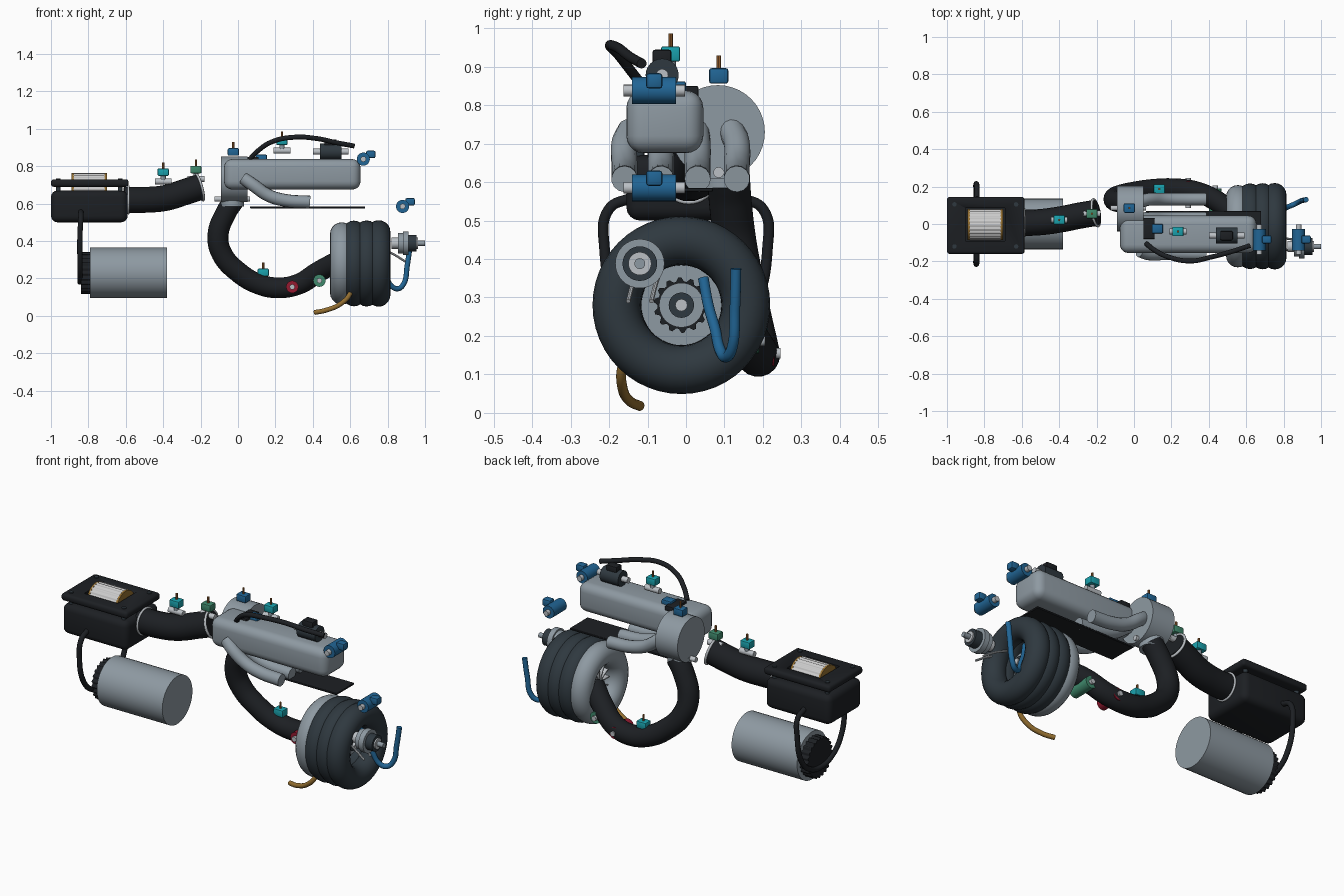
import bpy, bmesh, math
from mathutils import Vector

if "Cube" in bpy.data.objects:
    bpy.data.objects.remove(bpy.data.objects["Cube"])

PAL = dict(black=(.012, .014, .017), dark=(.028, .04, .05), blue=(.015, .13, .3), teal=(.01, .36, .42),
           green=(.05, .25, .15), red=(.3, .01, .03), gold=(.3, .16, .03), copper=(.35, .13, .03),
           white=(.8, .8, .78), grey=(.27, .32, .36), light=(.5, .53, .56))
MATS = {}
for k, c in PAL.items():
    MATS[k] = bpy.data.materials.new(k)
    MATS[k].diffuse_color = (*c, 1)


def finish(o, name, col, angle=40):
    o.name = name
    o.data.materials.clear()
    o.data.materials.append(MATS[col])
    bpy.ops.object.select_all(action='DESELECT')
    o.select_set(True)
    bpy.context.view_layer.objects.active = o
    if angle:
        bpy.ops.object.shade_smooth_by_angle(angle=math.radians(angle))
    return o


def box(name, lo, hi, col='grey', bev=.008, seg=2):
    lo, hi = Vector(lo), Vector(hi)
    bm = bmesh.new()
    bmesh.ops.create_cube(bm, size=1)
    for v in bm.verts:
        v.co = (lo + hi) / 2 + v.co * (hi - lo)
    if bev:
        bmesh.ops.bevel(bm, geom=bm.edges[:], offset=bev, segments=seg, profile=.5, affect='EDGES')
    me = bpy.data.meshes.new(name)
    bm.to_mesh(me)
    o = bpy.data.objects.new(name, me)
    bpy.context.collection.objects.link(o)
    return finish(o, name, col)


ROT = dict(x=(0, math.pi / 2, 0), y=(math.pi / 2, 0, 0), z=(0, 0, 0))


def cyl(name, c, r, length, axis='x', col='grey', n=24):
    bpy.ops.mesh.primitive_cylinder_add(vertices=n, radius=r, depth=length, location=c, rotation=ROT[axis])
    return finish(bpy.context.object, name, col)


def gear(name, c, r1, r2, length, teeth, col):
    """Ribbed cylinder along x: alternate pairs of rim points step in and out."""
    o = cyl(name, c, 1, length, 'x', col, teeth * 4)
    for v in o.data.vertices:
        i = round(math.atan2(v.co.y, v.co.x) / (math.tau / (teeth * 4))) % 4
        s = r1 if i < 2 else r2
        v.co.x *= s
        v.co.y *= s
    return o


def tube(name, pts, r, col, res=8, ring=5):
    cu = bpy.data.curves.new(name, 'CURVE')
    cu.dimensions = '3D'
    cu.bevel_depth, cu.bevel_resolution, cu.resolution_u, cu.use_fill_caps = r, ring, res, True
    s = cu.splines.new('BEZIER')
    s.bezier_points.add(len(pts) - 1)
    for b, p in zip(s.bezier_points, pts):
        b.co = p
        b.handle_left_type = b.handle_right_type = 'AUTO'
    o = bpy.data.objects.new(name, cu)
    bpy.context.collection.objects.link(o)
    bpy.ops.object.select_all(action='DESELECT')
    o.select_set(True)
    bpy.context.view_layer.objects.active = o
    bpy.ops.object.convert(target='MESH')
    return finish(bpy.context.object, name, col)


def torus(name, c, R, r, col, rot=ROT['x'], n=40, m=16):
    bpy.ops.mesh.primitive_torus_add(location=c, rotation=rot, major_radius=R, minor_radius=r,
                                     major_segments=n, minor_segments=m)
    return finish(bpy.context.object, name, col, 80)


# air filter box, lid with window, pegs and filter element
cutter = box('window_cutter', (-.9, -.09, .57), (-.69, .085, .9), 'black', 0)
cutter.hide_render = True
cutter.hide_viewport = True
housing = box('filter_housing', (-1, -.155, .5), (-.59, .145, .67), 'black', .035, 4)
lid = box('filter_lid', (-1, -.16, .69), (-.585, .145, .73), 'black', .015, 3)
for o in (housing, lid):
    m = o.modifiers.new('window', 'BOOLEAN')
    m.object, m.operation, m.solver = cutter, 'DIFFERENCE', 'EXACT'
for x in (-.96, -.63):
    for y in (-.12, .105):
        cyl('lid_peg', (x, y, .68), .012, .11, 'z', 'dark', 12)
gear('filter_element', (-.795, -.003, .68), .084, .08, .17, 24, 'white')
for x in (-.883, -.707):
    cyl('filter_end_ring', (x, -.003, .68), .083, .012, 'x', 'gold', 32)

# intake hose from the box with end clamps
tube('intake_hose', [(-.61, .005, .62), (-.5, .01, .62), (-.39, .025, .63), (-.29, .045, .66), (-.2, .06, .69)],
     .07, 'black', 10, 7)
torus('hose_box_ring', (-.585, .007, .62), .072, .006, 'light', m=8)
torus('hose_end_clamp', (-.205, .06, .688), .072, .007, 'light', (0, math.radians(75), math.radians(10)), m=8)

# canister with ribbed cap and strap tube around it
cyl('canister', (-.585, 0, .23), .135, .41, 'x', 'grey', 40)
gear('canister_cap', (-.815, 0, .23), .112, .102, .05, 24, 'black')
tube('strap_tube', [(-.84, -.14, .56), (-.84, -.2, .53), (-.845, -.212, .43), (-.845, -.17, .27), (-.845, -.09, .2),
                    (-.845, 0, .18), (-.845, .09, .2), (-.845, .17, .27), (-.845, .212, .43), (-.84, .2, .53),
                    (-.84, .14, .56)], .014, 'black')

# plenum, drum, runners and heat plate
box('plenum', (-.075, -.155, .675), (.655, .045, .838), 'grey', .045, 5)
cyl('throttle_drum', (-.02, .083, .73), .122, .14, 'x', 'grey', 40)
for y in (-.16, -.065, .03, .132):
    tube('runner', [(.03, y * .9, .735), (.08, y, .7), (.16, y, .645), (.25, y, .618), (.385, y, .608)],
         .034, 'grey')
box('heat_plate', (.065, -.09, .575), (.68, .07, .585), 'black', .002, 1)
cyl('drum_bolt', (-.03, .085, .625), .014, .19, 'x', 'light', 16)
cyl('drum_collar', (-.03, .1, .61), .062, .05, 'z', 'grey', 32)

# large charge pipe looping down to the blower
tube('charge_pipe', [(-.02, .11, .62), (-.065, .115, .55), (-.107, .13, .43), (-.085, .15, .33), (0, .17, .235),
                     (.11, .185, .17), (.21, .188, .15), (.32, .175, .168), (.43, .13, .235), (.53, .06, .29)],
     .056, 'black', 8, 7)

# stacked blower rings, hub and impeller
C = (-.012, .28)
for x, R, col in ((.555, .157, 'grey'), (.62, .166, 'dark'), (.688, .167, 'dark'), (.752, .168, 'dark')):
    torus('blower_ring', (x, *C), R, .063, col, n=48, m=20)
cyl('hub_disc', (.66, *C), .108, .03, 'x', 'grey', 40)
gear('hub_toothed_ring', (.69, *C), .072, .062, .04, 14, 'black')
cyl('hub_face', (.7, *C), .058, .04, 'x', 'grey', 32)
cyl('hub_inner_ring', (.72, *C), .033, .03, 'x', 'dark')
cyl('hub_nut', (.735, *C), .016, .03, 'x', 'light', 12)
for i in range(12):
    a = i * math.tau / 12
    b = box('impeller_blade', (-.05, -.003, .015), (.05, .003, .09), 'light', 0)
    b.location = (.6, *C)
    b.rotation_euler = (a, 0, 0)
cyl('impeller_shaft', (.6, *C), .022, .13)

# actuator with shaft and struts
A = (-.12, .388)
for x, r, w, col in ((.84, .03, .04, 'light'), (.87, .055, .03, 'grey'), (.897, .064, .03, 'grey'),
                     (.93, .045, .05, 'dark'), (.953, .03, .02, 'light'), (.93, .014, .14, 'grey')):
    cyl('actuator_part', (x, *A), r, w, 'x', col, 32)
for y in (-.15, -.09):
    tube('actuator_strut', [(.76, y + .02, .36), (.83, y + .01, .33), (.9, y, .28)][:2] + [(.895, y, .29)],
         .006, 'light', 4, 2)

# oil, coolant and vacuum lines
tube('oil_line', [(.41, -.12, .018), (.47, -.145, .03), (.55, -.165, .065), (.6, -.165, .12),
                  (.61, -.12, .22), (.62, -.08, .32)], .013, 'gold')
tube('coolant_line', [(.92, .13, .375), (.905, .127, .27), (.885, .12, .17), (.855, .105, .145), (.82, .09, .16),
                      (.79, .075, .22), (.76, .058, .28), (.74, .045, .35)], .014, 'blue')
tube('vacuum_line', [(.065, -.105, .84), (.11, -.14, .885), (.18, -.175, .93), (.3, -.198, .955),
                     (.42, -.175, .948), (.53, -.145, .925), (.62, -.115, .908)], .013, 'black')


# small sensors: cross stub, square body, copper pin
def sensor(x, y, z, col, stub=True, pin=True):
    if stub:
        cyl('sensor_stub', (x, y, z - .05), .016, .09, 'x', 'light', 16)
        cyl('sensor_neck', (x, y, z - .035), .014, .03, 'z', 'grey', 12)
    box('sensor_body', (x - .03, y - .025, z - .02), (x + .03, y + .025, z + .02), col, .006)
    if pin:
        cyl('sensor_pin', (x, y, z + .035), .006, .036, 'z', 'copper', 8)


sensor(.235, -.04, .933, 'teal')
sensor(-.4, .022, .768, 'teal')
sensor(-.225, .055, .782, 'green')
sensor(-.025, .085, .876, 'blue', False)
sensor(.135, .187, .232, 'teal', False)
sensor(.125, -.025, .842, 'blue', False, False)
box('sensor_pad', (.05, -.08, .82), (.11, .032, .85), 'black', .004)

# round valves on the charge pipe
for x, y, z, col in ((.29, .165, .155, 'red'), (.435, .125, .188, 'green')):
    cyl('pipe_valve', (x, y, z), .033, .13, 'y', col)
    cyl('pipe_valve_stub', (x, y, z), .014, .16, 'y', 'light', 16)

# large blue injectors
for x, z in ((.67, .838), (.88, .585)):
    cyl('injector_body', (x, -.083, z), .035, .115, 'y', 'blue')
    cyl('injector_stub', (x, -.083, z), .015, .16, 'y', 'light', 16)
    box('injector_plug', (x + .015, -.104, z + .005), (x + .065, -.061, z + .045), 'blue', .008)

# valve on top of the plenum
cyl('plenum_valve', (.497, -.062, .878), .043, .115, 'x', 'dark', 24)
cyl('plenum_valve_stub', (.497, -.062, .878), .016, .19, 'x', 'light', 16)
box('plenum_valve_plug', (.462, -.087, .9), (.528, -.038, .944), 'black', .006)

for m in bpy.data.materials:
    if m.users and not m.is_grease_pencil:
        m.use_nodes = True
        m.node_tree.nodes["Principled BSDF"].inputs["Base Color"].default_value = m.diffuse_color
